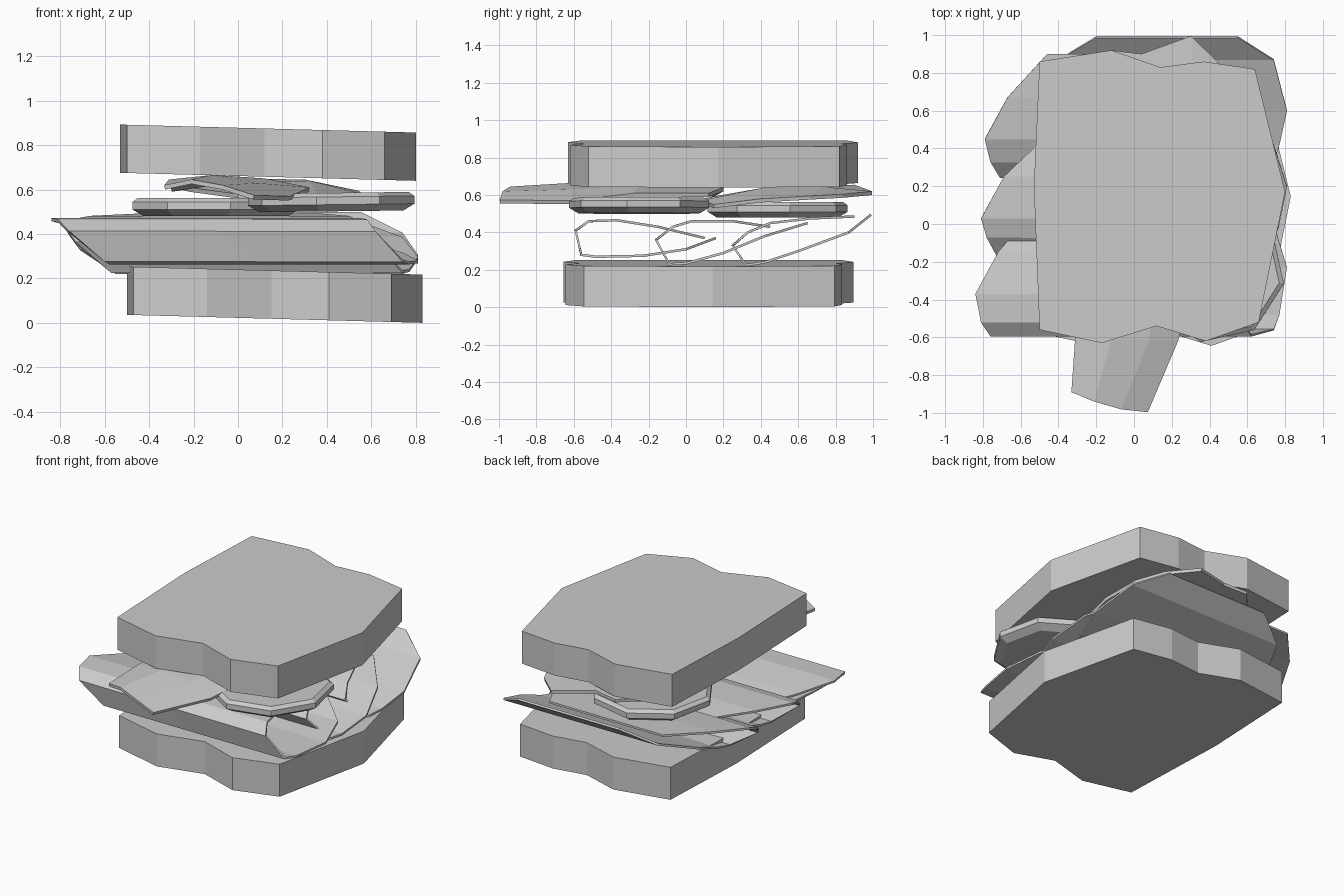
import bpy, bmesh, math
from mathutils import Matrix, Vector

if "Cube" in bpy.data.objects:
    bpy.data.objects.remove(bpy.data.objects["Cube"])


def finish(name, bm):
    bmesh.ops.recalc_face_normals(bm, faces=bm.faces)
    me = bpy.data.meshes.new(name)
    bm.to_mesh(me)
    bm.free()
    ob = bpy.data.objects.new(name, me)
    bpy.context.collection.objects.link(ob)
    return ob


def stack(name, rings):
    """Closed solid skinned through equal-length rings of points."""
    bm = bmesh.new()
    loops = [[bm.verts.new(p) for p in ring] for ring in rings]
    n = len(loops[0])
    for a, b in zip(loops, loops[1:]):
        for i in range(n):
            j = (i + 1) % n
            bm.faces.new((a[i], a[j], b[j], b[i]))
    bm.faces.new(loops[0])
    bm.faces.new(loops[-1])
    return finish(name, bm)


def sheet(name, rows, thickness=0.016):
    """Thin skin through rows of points."""
    bm = bmesh.new()
    grid = [[bm.verts.new(p) for p in row] for row in rows]
    for a, b in zip(grid, grid[1:]):
        for i in range(len(a) - 1):
            bm.faces.new((a[i], a[i + 1], b[i + 1], b[i]))
    ob = finish(name, bm)
    mod = ob.modifiers.new("thickness", 'SOLIDIFY')
    mod.thickness = thickness
    mod.offset = 0
    return ob


# Bread slices: one outline, slightly tilted down to the right
OUTLINE = [(-.50, .86), (-.12, .92), (.14, .83), (.37, .86), (.64, .82),
           (.80, .17), (.66, -.52), (.38, -.62), (.12, -.54), (-.17, -.63),
           (-.50, -.56), (-.53, .20)]


def bread(name, dx, dy, z):
    rings = [[(x + dx, y + dy, z + h - .027 * x) for x, y in OUTLINE]
             for h in (0, .217)]
    return stack(name, rings)


bread("bottom_bread_slice", .03, -.025, .022)
bread("top_bread_slice", 0, 0, .661)


# Folded ham slices: C-shaped profile (y, z) with shared slanted ends
ENDS = [(-.48, .38), (-.69, .50), (-.81, .55), (-.78, .58), (-.73, .62),
        (-.57, .74), (-.55, .77), (-.53, .81), (-.42, .74), (-.22, .55)]
FOLDS = [
    [(.10, .37), (-.15, .43), (-.37, .465), (-.52, .46), (-.59, .41),
     (-.56, .28), (-.48, .27), (-.23, .275), (0, .31), (.16, .37)],
    [(.45, .43), (.25, .46), (.03, .46), (-.07, .43), (-.16, .36),
     (-.09, .23), (0, .235), (.20, .29), (.42, .38), (.65, .45)],
    [(.90, .485), (.67, .475), (.45, .45), (.33, .40), (.25, .33),
     (.32, .225), (.42, .24), (.60, .30), (.87, .40), (.99, .495)],
]
for k, fold in enumerate(FOLDS):
    shift = (-.03, 0, .02)[k]
    rows = []
    for (y, z), (xl, xr) in zip(fold, ENDS):
        left, right = xl + shift, min(xr, .82)
        rows.append([(left + (right - left) * t, y, z) for t in (0, .5, 1)])
    sheet(f"folded_slice_{k + 1}", rows, .013)


# Tomato slices: chamfered octagonal discs
def tomato(name, x, y, z, turn, tilt):
    m = Matrix.Translation((x, y, z)) @ Matrix.Rotation(tilt, 4, 'Y')
    rings = []
    for r, h in ((.33, 0), (.38, .03), (.38, .065), (.355, .083)):
        ring = []
        for i in range(8):
            a = math.radians(turn) + i * math.tau / 8
            ring.append(m @ Vector((r * math.cos(a), r * math.sin(a), h)))
        rings.append(ring)
    return stack(name, rings)


tomato("tomato_slice_front", .42, -.25, .502, -10, -.012)
tomato("tomato_slice_back", -.10, .49, .48, 10, 0)

# Lettuce leaves lying on the tomatoes
sheet("lettuce_front", [
    [(-.33, -.89, .61), (-.21, -.94, .635), (-.07, -.98, .61), (.07, -.995, .565)],
    [(-.31, -.60, .635), (-.12, -.61, .655), (.08, -.61, .62), (.23, -.62, .56)],
    [(-.30, -.25, .63), (-.10, -.25, .655), (.12, -.25, .64), (.32, -.28, .60)],
    [(-.30, .15, .60), (-.10, .20, .63), (.12, .20, .63), (.32, .12, .60)],
], .02)
sheet("lettuce_back", [
    [(0, .12, .57), (.18, .08, .57), (.36, .08, .56), (.52, .15, .54)],
    [(-.22, .45, .60), (.05, .42, .62), (.32, .42, .63), (.56, .40, .57)],
    [(-.30, .72, .62), (0, .70, .64), (.30, .72, .635), (.54, .66, .585)],
    [(-.12, .92, .635), (.04, .90, .645), (.30, .995, .61), (.46, .84, .595)],
], .02)
